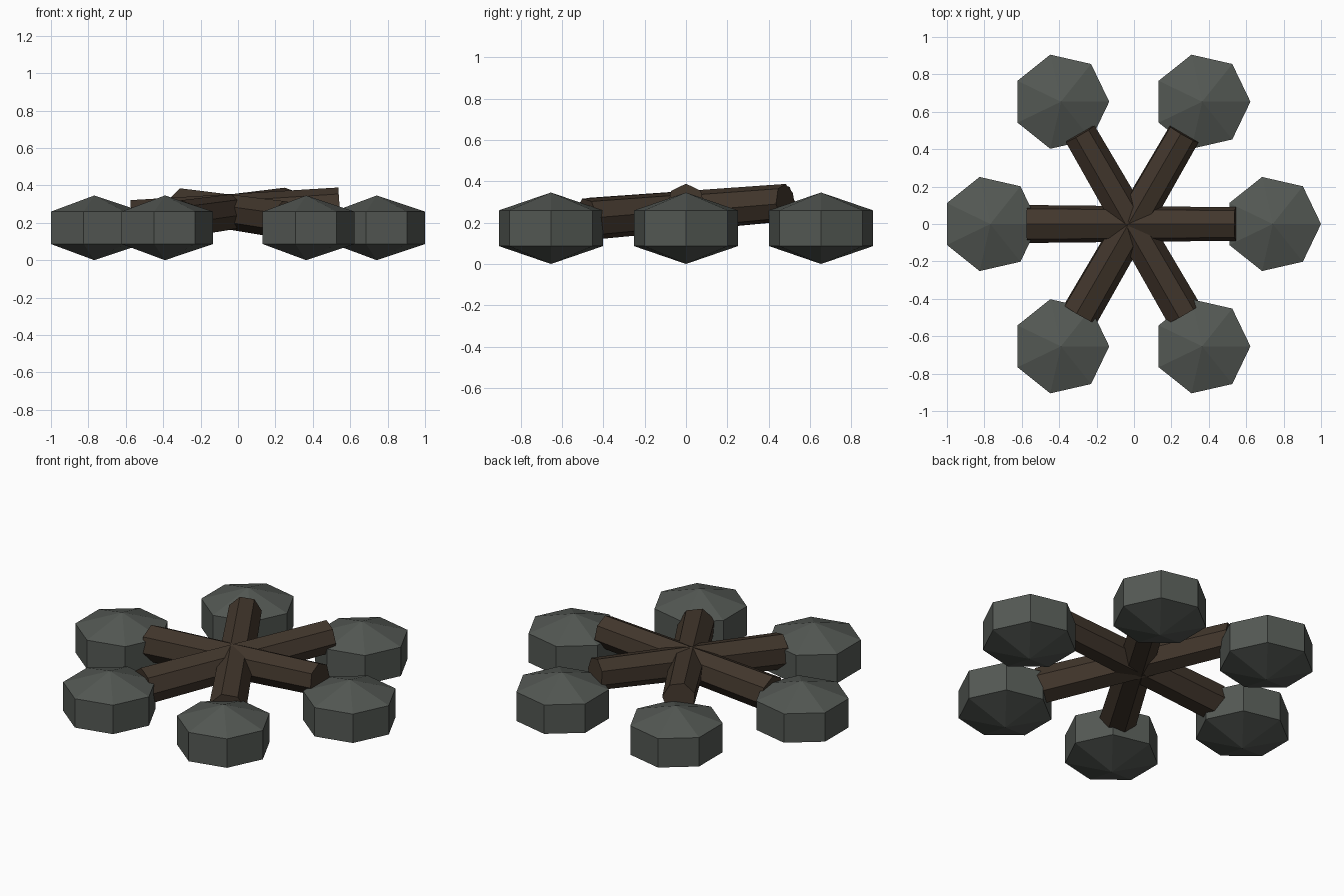
import bpy, bmesh, math
from mathutils import Vector, Matrix

if "Cube" in bpy.data.objects:
    bpy.data.objects.remove(bpy.data.objects["Cube"])

CX = -0.013      # ring centre on x
SIDES = 7


def material(name, rgb):
    m = bpy.data.materials.new(name)
    m.diffuse_color = (*rgb, 1)
    m.use_nodes = True
    m.node_tree.nodes["Principled BSDF"].inputs["Base Color"].default_value = m.diffuse_color
    return m


stone_mat = material("grey stone", (0.088, 0.098, 0.088))
wood_mat = material("dark wood", (0.054, 0.037, 0.025))


def make_object(name, bm, mat, matrix):
    bmesh.ops.recalc_face_normals(bm, faces=bm.faces)
    mesh = bpy.data.meshes.new(name)
    bm.to_mesh(mesh)
    bm.free()
    mesh.materials.append(mat)
    obj = bpy.data.objects.new(name, mesh)
    obj.matrix_world = matrix
    bpy.context.collection.objects.link(obj)
    return obj


def ring(bm, r, z, start=0.0):
    return [bm.verts.new((r * math.cos(start + math.tau * i / SIDES),
                          r * math.sin(start + math.tau * i / SIDES), z))
            for i in range(SIDES)]


def bridge(bm, a, b):
    for i in range(SIDES):
        j = (i + 1) % SIDES
        bm.faces.new((a[i], a[j], b[j], b[i]))


# Ring of six flattened, faceted stones
for k in range(6):
    ang = math.tau * k / 6
    bm = bmesh.new()
    low, high = ring(bm, 0.258, -0.0866), ring(bm, 0.258, 0.0866)
    bridge(bm, low, high)
    for loop, z in ((low, -0.173), (high, 0.173)):
        tip = bm.verts.new((0, 0, z))
        for i in range(SIDES):
            bm.faces.new((loop[i], loop[(i + 1) % SIDES], tip))
    pos = (CX + 0.755 * math.cos(ang), 0.755 * math.sin(ang), 0.173)
    make_object(f"stone_{k + 1}", bm, stone_mat, Matrix.Translation(pos))

# Three tapered, slightly tilted logs crossing in the middle
TILT = math.radians(4.1)
for k in range(3):
    ang = math.pi * k / 3
    bm = bmesh.new()
    thick = ring(bm, 0.104, -0.557, math.pi)
    thin = ring(bm, 0.092, 0.557, math.pi)
    bridge(bm, thick, thin)
    bm.faces.new(thick)
    bm.faces.new(thin)
    d = Vector((math.cos(ang) * math.cos(TILT), math.sin(ang) * math.cos(TILT), math.sin(TILT)))
    turn = Vector((0, 0, 1)).rotation_difference(d).to_matrix().to_4x4()
    make_object(f"log_{k + 1}", bm, wood_mat, Matrix.Translation((CX, 0, 0.257)) @ turn)
